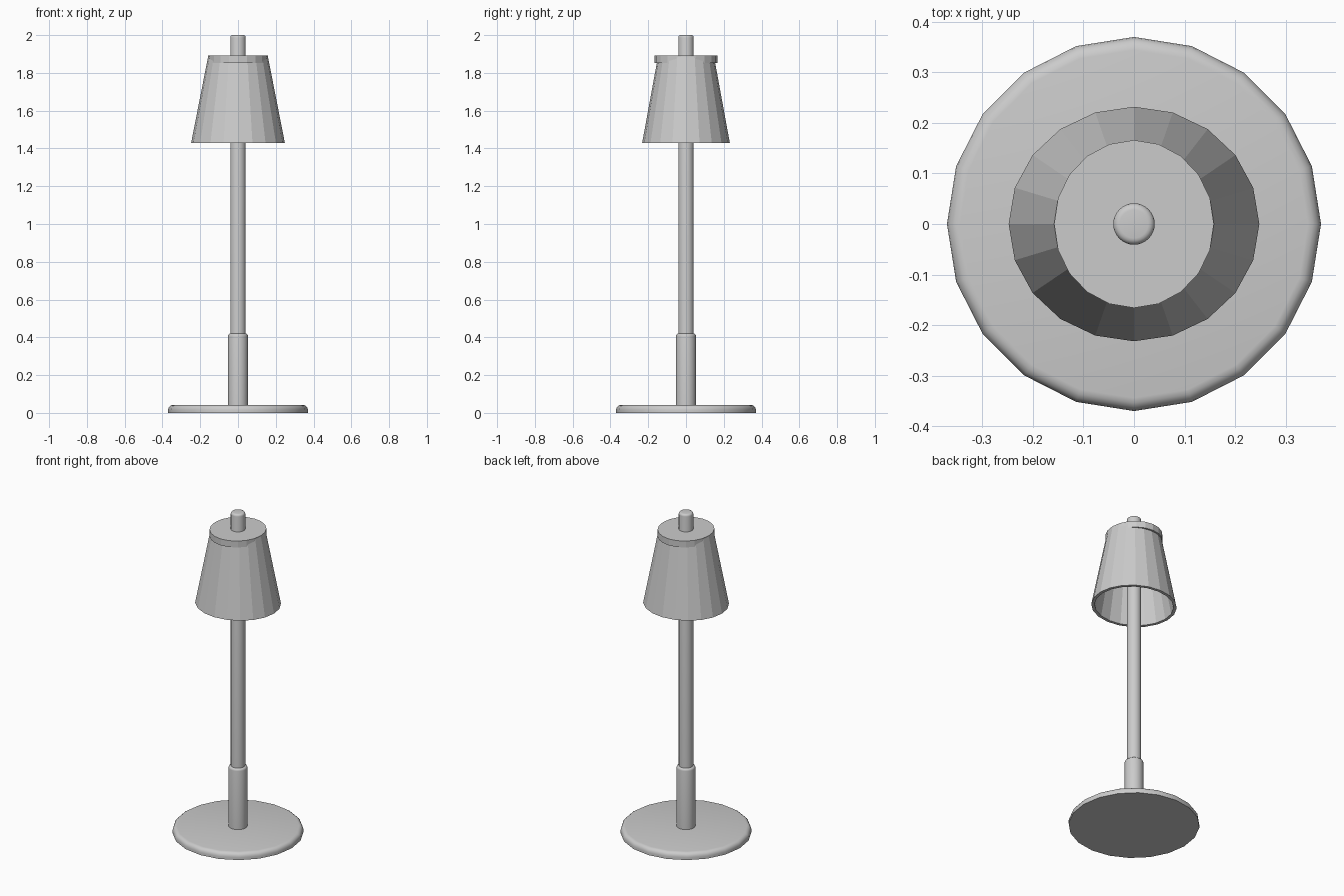
import bpy, bmesh
from math import cos, sin, tau, radians

if "Cube" in bpy.data.objects:
    bpy.data.objects.remove(bpy.data.objects["Cube"])


def lathe(name, profile, sides, smooth=None, closed=False):
    """Sweep (rx, ry, z) rings around z; cap the ends unless the profile is closed."""
    bm = bmesh.new()
    rings = [[bm.verts.new((rx * cos(tau * i / sides), ry * sin(tau * i / sides), z))
              for i in range(sides)] for rx, ry, z in profile]
    pairs = list(zip(rings, rings[1:]))
    if closed:
        pairs.append((rings[-1], rings[0]))
    else:
        bm.faces.new(rings[0][::-1])
        bm.faces.new(rings[-1])
    for a, b in pairs:
        for i in range(sides):
            j = (i + 1) % sides
            bm.faces.new((a[i], a[j], b[j], b[i]))
    bmesh.ops.recalc_face_normals(bm, faces=bm.faces[:])
    mesh = bpy.data.meshes.new(name)
    bm.to_mesh(mesh)
    bm.free()
    obj = bpy.data.objects.new(name, mesh)
    bpy.context.collection.objects.link(obj)
    if smooth:
        bpy.ops.object.select_all(action='DESELECT')
        obj.select_set(True)
        bpy.context.view_layer.objects.active = obj
        bpy.ops.object.shade_smooth_by_angle(angle=radians(smooth))
    return obj


def rounded_post(name, r, z0, z1, round_r, sides, steps=4):
    """Round post with a softened top edge."""
    prof = [(r, r, z0)]
    for k in range(steps + 1):
        a = tau / 4 * k / steps
        rr = r - round_r + round_r * cos(a)
        prof.append((rr, rr, z1 - round_r + round_r * sin(a)))
    return lathe(name, prof, sides, smooth=35)


# Foot, sleeve and pole
rounded_post("base", 0.37, 0.0, 0.042, 0.026, 20)
rounded_post("pole_sleeve", 0.053, 0.03, 0.42, 0.014, 32)
rounded_post("pole", 0.041, 0.03, 2.0, 0.013, 32)

# Faceted shade: slightly oval open shell with wall thickness
lathe("shade", [(0.248, 0.232, 1.43), (0.158, 0.148, 1.888),
                (0.142, 0.132, 1.888), (0.230, 0.214, 1.43)], 20, closed=True)

# Cap disc closing the top of the shade
lathe("shade_cap", [(0.158, 0.166, 1.852), (0.158, 0.166, 1.892)], 20)
